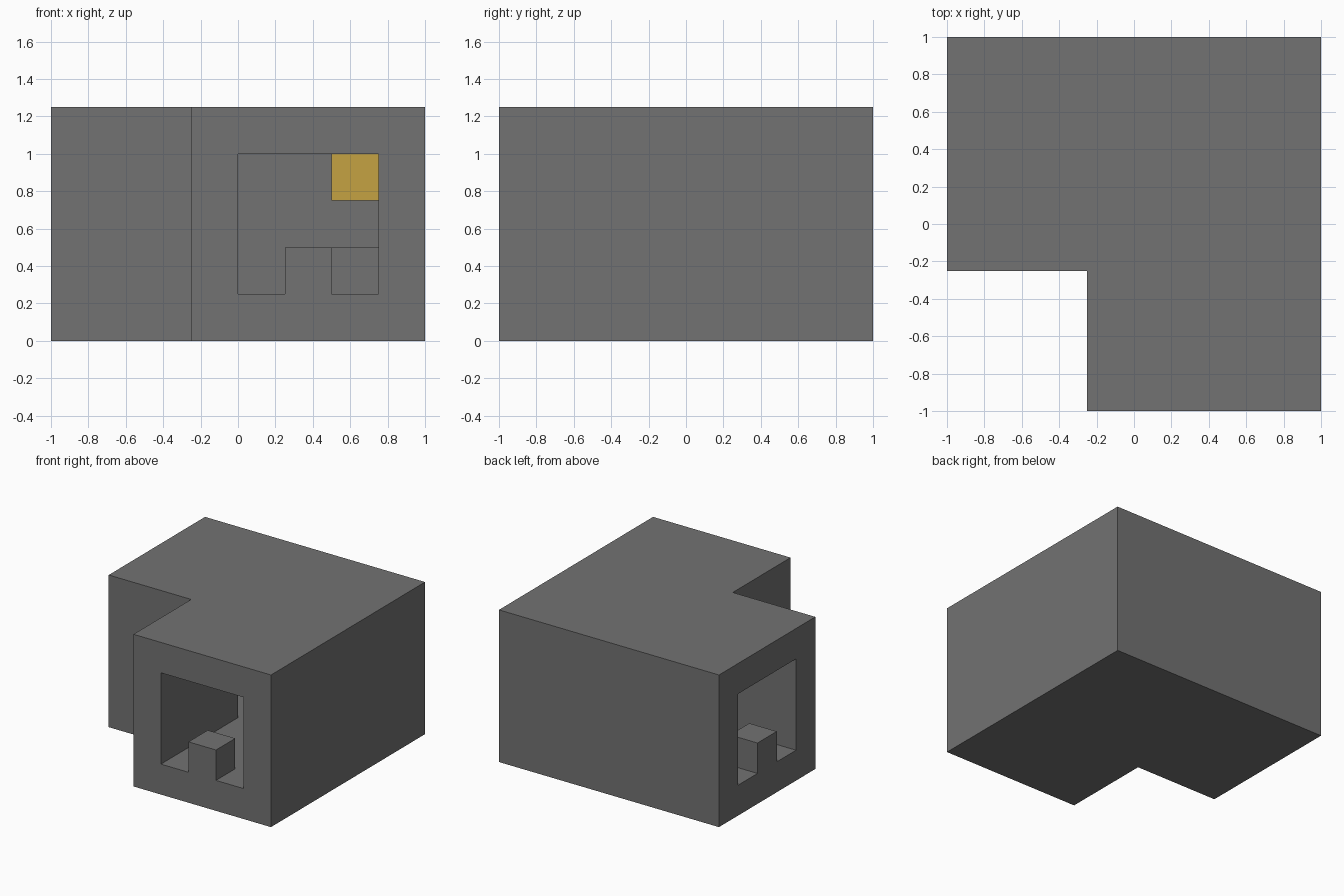
import bpy
import bmesh

cube = bpy.data.objects.get("Cube")
if cube:
    bpy.data.objects.remove(cube, do_unlink=True)


def material(name, rgb):
    mat = bpy.data.materials.new(name)
    mat.use_nodes = True
    mat.diffuse_color = (*rgb, 1)
    mat.node_tree.nodes["Principled BSDF"].inputs["Base Color"].default_value = (*rgb, 1)
    return mat


stone = material("stone grey", (0.17, 0.17, 0.17))
amber = material("lamp amber", (0.56, 0.36, 0.055))


def prism(name, outline, low, high, mat):
    """Extrude a flat outline from height low to height high."""
    bm = bmesh.new()
    base = bm.faces.new([bm.verts.new((x, y, low)) for x, y in outline])
    top = bmesh.ops.extrude_face_region(bm, geom=[base])["geom"]
    bmesh.ops.translate(bm, vec=(0, 0, high - low),
                        verts=[v for v in top if isinstance(v, bmesh.types.BMVert)])
    bmesh.ops.recalc_face_normals(bm, faces=bm.faces)
    mesh = bpy.data.meshes.new(name)
    bm.to_mesh(mesh)
    bm.free()
    mesh.materials.append(mat)
    obj = bpy.data.objects.new(name, mesh)
    bpy.context.collection.objects.link(obj)
    return obj


def corner_outline(start, inner, outer):
    """L outline with one arm running to -x and the other to -y."""
    return [(start, inner), (inner, inner), (inner, start),
            (outer, start), (outer, outer), (start, outer)]


# Corner passage: solid L with an open L tunnel cut through both ends
shell = prism("passage_shell", corner_outline(-1, -0.25, 1), 0, 1.25, stone)
cutter = prism("tunnel_cutter", corner_outline(-1.2, 0, 0.75), 0.25, 1, stone)
cutter.hide_render = True
cut = shell.modifiers.new("tunnel", "BOOLEAN")
cut.operation = "DIFFERENCE"
cut.solver = "EXACT"
cut.object = cutter
bpy.context.view_layer.objects.active = shell
bpy.ops.object.modifier_apply(modifier=cut.name)
bpy.data.objects.remove(cutter, do_unlink=True)

SIDE = 0.25


def block(name, x, y, z, mat):
    outline = [(x, y), (x + SIDE, y), (x + SIDE, y + SIDE), (x, y + SIDE)]
    return prism(name, outline, z, z + SIDE, mat)


# Floor blocks at both mouths and in the outer corner, lamp above the corner
block("front_mouth_block", 0.25, -1, 0.25, stone)
block("side_mouth_block", -1, 0.25, 0.25, stone)
block("corner_block", 0.5, 0.5, 0.25, stone)
block("corner_lamp", 0.5, 0.5, 0.75, amber)
